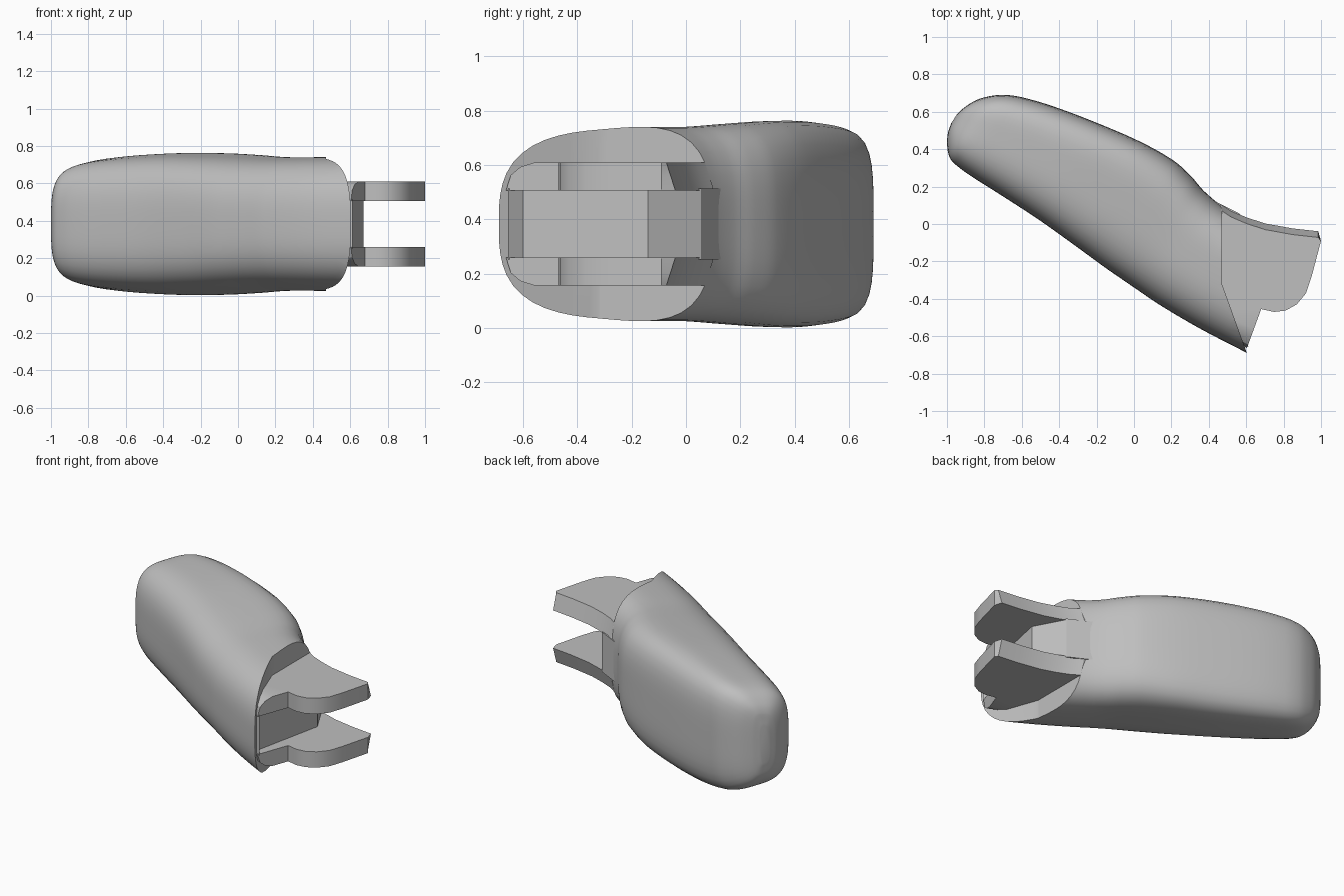
import bpy, bmesh, math

cube = bpy.data.objects.get("Cube")
if cube:
    bpy.data.objects.remove(cube)

MID = 0.383  # height of the symmetry plane

grey = bpy.data.materials.new("plain grey")
grey.use_nodes = True
colour = (0.52, 0.52, 0.52, 1)
grey.diffuse_color = colour
grey.node_tree.nodes["Principled BSDF"].inputs["Base Color"].default_value = colour


def loft(name, rings):
    """Skin closed rings of points and cap both ends."""
    bm = bmesh.new()
    loops = [[bm.verts.new(p) for p in ring] for ring in rings]
    n = len(loops[0])
    for a, b in zip(loops, loops[1:]):
        for i in range(n):
            j = (i + 1) % n
            bm.faces.new((a[i], a[j], b[j], b[i]))
    bm.faces.new(loops[0])
    bm.faces.new(loops[-1])
    bmesh.ops.recalc_face_normals(bm, faces=bm.faces)
    mesh = bpy.data.meshes.new(name)
    bm.to_mesh(mesh)
    bm.free()
    mesh.materials.append(grey)
    obj = bpy.data.objects.new(name, mesh)
    bpy.context.collection.objects.link(obj)
    return obj


def prism(name, outline, z0, z1):
    return loft(name, [[(x, y, z) for x, y in outline] for z in (z0, z1)])


def smooth(obj, angle):
    bpy.ops.object.select_all(action='DESELECT')
    obj.select_set(True)
    bpy.context.view_layer.objects.active = obj
    bpy.ops.object.shade_smooth_by_angle(angle=math.radians(angle))


def spline(p0, p1, p2, p3, t):
    """Interpolate between p1 and p2, allowing uneven station spacing."""
    s = (t - p1[0]) / (p2[0] - p1[0])
    w = p2[0] - p1[0]
    out = []
    for a, b, c, d in zip(p0[1:], p1[1:], p2[1:], p3[1:]):
        m1 = (c - a) / (p2[0] - p0[0]) * w
        m2 = (d - b) / (p3[0] - p1[0]) * w
        out.append((2*s**3 - 3*s*s + 1) * b + (s**3 - 2*s*s + s) * m1
                   + (3*s*s - 2*s**3) * c + (s**3 - s*s) * m2)
    return out


# Body stations: distance along the axis, front edge, back edge, half height
stations = [
    (-1.115, -.075, -.02, .12), (-1.103, -.125, .03, .2), (-1.07, -.186, .1, .26),
    (-1.02, -.236, .158, .302), (-.96, -.251, .205, .326), (-.87, -.256, .247, .342),
    (-.7, -.255, .297, .358), (-.45, -.256, .35, .369),
    (-.2, -.268, .39, .367), (0, -.28, .4, .36), (.12, -.284, .38, .354),
    (.22, -.287, .351, .35), (.35, -.29, .335, .35), (.6, -.28, .33, .352),
    (.9, -.252, .33, .352), (1.15, -.23, .33, .352)]


def section(u, front, back, half):
    """Rounded-box cross-section, a little thicker and squarer at the back."""
    ring = []
    fade = min(1, max(0, (u + .2) / .5))
    for i in range(56):
        a = math.tau * i / 56
        c, s = math.cos(a), math.sin(a)
        n = 4 - .9 * fade if c > 0 else 3.4 - .4 * fade
        r = (abs(c)**n + abs(s)**n) ** (-1 / n)
        v = (front + back) / 2 + (back - front) / 2 * c * r
        z = MID + half * s * r * (1 + .09 * c * r)
        ring.append((.84 * u + .54 * v, -.54 * u + .84 * v, z))
    return ring


rings = []
last = len(stations) - 1
for k in range(last):
    around = [stations[min(max(k + o, 0), last)] for o in (-1, 0, 1, 2)]
    for step in range(5):
        u = stations[k][0] + (stations[k + 1][0] - stations[k][0]) * step / 5
        rings.append(section(u, *spline(*around, u)))
rings.append(section(*stations[last]))
body = loft("body", rings)

# Trim the joint end with a bent cut
cutter = prism("end_cutter", [(.47, 1), (.47, -.32), (.6, -.68), (.68, -.9),
                              (2, -1.2), (2, 1)], -.5, 1.5)
cutter.hide_render = True
cut = body.modifiers.new("end cut", 'BOOLEAN')
cut.operation = 'DIFFERENCE'
cut.solver = 'EXACT'
cut.object = cutter
bpy.context.view_layer.update()
trimmed = bpy.data.meshes.new_from_object(
    body.evaluated_get(bpy.context.evaluated_depsgraph_get()))
body.modifiers.clear()
body.data = trimmed
bpy.data.objects.remove(cutter)
smooth(body, 35)

# Two hinge prongs, mirrored in height, with leaning back edges
back = [(.4, .07), (.47, .07), (.52, .037), (.6, .003), (.7, -.03),
        (.85, -.057), (.985, -.072)]
rest = [(1, -.09), (.95, -.28), (.92, -.37), (.87, -.43), (.81, -.463),
        (.75, -.47), (.68, -.455)]
# Layers from outside to inside: height from the middle, front tip position
layers = [(.226, -.56), (.21, -.61), (.18, -.645), (.123, -.663)]
for name, side in (("upper_prong", 1), ("lower_prong", -1)):
    rings = []
    for height, tip in layers:
        lean = .033 * (layers[0][0] - height) / .103
        outline = [(x, y + lean) for x, y in back] + rest
        outline += [(.68 + (tip + .455) * .366, tip), (.5, tip + .06), (.45, -.45)]
        rings.append([(x, y, MID + side * height) for x, y in outline])
    smooth(loft(name, rings), 30)

# Web between the prongs, running into the back of the body, and its front lip
web = prism("web", [(.4, -.5), (.572, -.6), (.67, -.14), (.565, .055), (.52, .078),
                    (.47, .103), (.4, .14)], MID - .13, MID + .13)
smooth(web, 30)
prism("web_lip", [(.56, -.6), (.575, -.645), (.612, -.655), (.575, -.6)],
      MID - .13, MID + .13)
